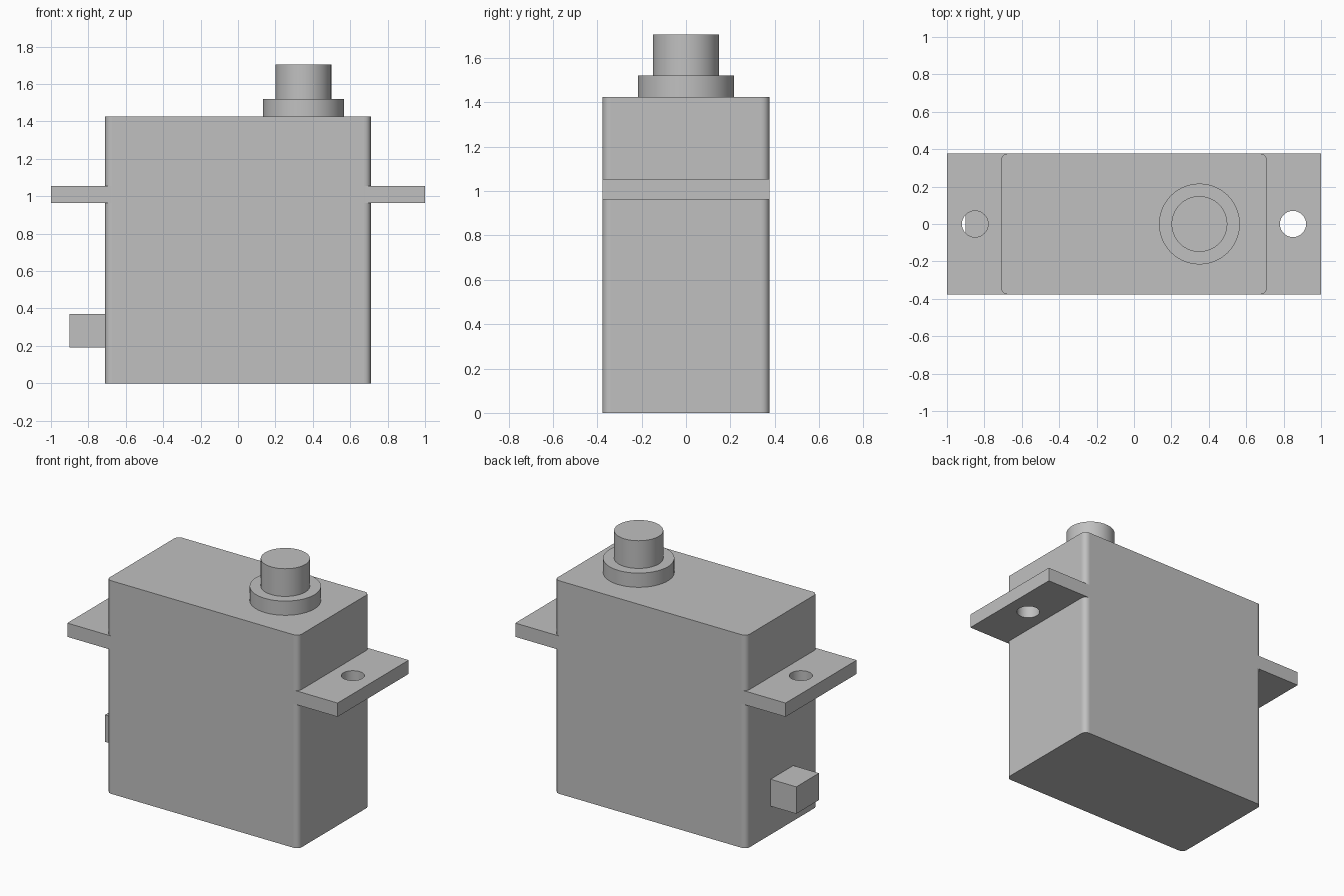
import bpy
import math

cube = bpy.data.objects.get("Cube")
if cube:
    bpy.data.objects.remove(cube, do_unlink=True)

grey = bpy.data.materials.new("light grey plastic")
grey.use_nodes = True
GREY = (0.53, 0.53, 0.53, 1)
grey.diffuse_color = GREY
grey.node_tree.nodes["Principled BSDF"].inputs["Base Color"].default_value = GREY


def finish(name):
    obj = bpy.context.object
    obj.name = name
    obj.data.materials.append(grey)
    return obj


def box(name, low, high):
    centre = [(a + b) / 2 for a, b in zip(low, high)]
    bpy.ops.mesh.primitive_cube_add(size=1, location=centre)
    obj = finish(name)
    obj.scale = [b - a for a, b in zip(low, high)]
    bpy.ops.object.transform_apply(location=False, rotation=False, scale=True)
    return obj


def cylinder(name, x, radius, bottom, top):
    bpy.ops.mesh.primitive_cylinder_add(vertices=64, radius=radius, depth=top - bottom,
                                        location=(x, 0, (bottom + top) / 2))
    obj = finish(name)
    bpy.ops.object.shade_smooth_by_angle(angle=math.radians(30))
    return obj


HALF_X, HALF_Y, HEIGHT, ROUND = 0.71, 0.376, 1.425, 0.035

# Case with rounded upright edges
case = box("case", (-HALF_X, -HALF_Y, 0), (HALF_X, HALF_Y, HEIGHT))
weights = case.data.attributes.new("bevel_weight_edge", "FLOAT", "EDGE")
for edge in case.data.edges:
    a, b = (case.data.vertices[i].co for i in edge.vertices)
    weights.data[edge.index].value = float(abs(a.z - b.z) > 0.5)
bevel = case.modifiers.new("rounded_edges", "BEVEL")
bevel.limit_method = "WEIGHT"
bevel.width = ROUND
bevel.segments = 6
bpy.ops.object.shade_smooth_by_angle(angle=math.radians(30))

# Mounting tabs, each with a screw hole
for side, sign in (("left", 1), ("right", -1)):
    ends = sorted((sign * (HALF_X - ROUND), sign))
    tab = box(side + "_mounting_tab", (ends[0], -HALF_Y, 0.963), (ends[1], HALF_Y, 1.055))
    cutter = cylinder(side + "_hole_cutter", sign * 0.85, 0.07, 0.8, 1.2)
    cutter.hide_render = True
    cutter.hide_set(True)
    hole = tab.modifiers.new("screw_hole", "BOOLEAN")
    hole.operation = "DIFFERENCE"
    hole.solver = "EXACT"
    hole.object = cutter
    bpy.context.view_layer.objects.active = tab
    tab.select_set(True)
    bpy.ops.object.modifier_apply(modifier=hole.name)
    bpy.data.objects.remove(cutter, do_unlink=True)
    bpy.ops.object.shade_smooth_by_angle(angle=math.radians(30))

# Output collar and shaft
cylinder("shaft_collar", 0.35, 0.216, HEIGHT, 1.52)
cylinder("output_shaft", 0.35, 0.149, 1.52, 1.705)

# Cable outlet low on the right end
box("cable_outlet", (-0.9, -0.12, 0.19), (-HALF_X, 0.12, 0.37))
